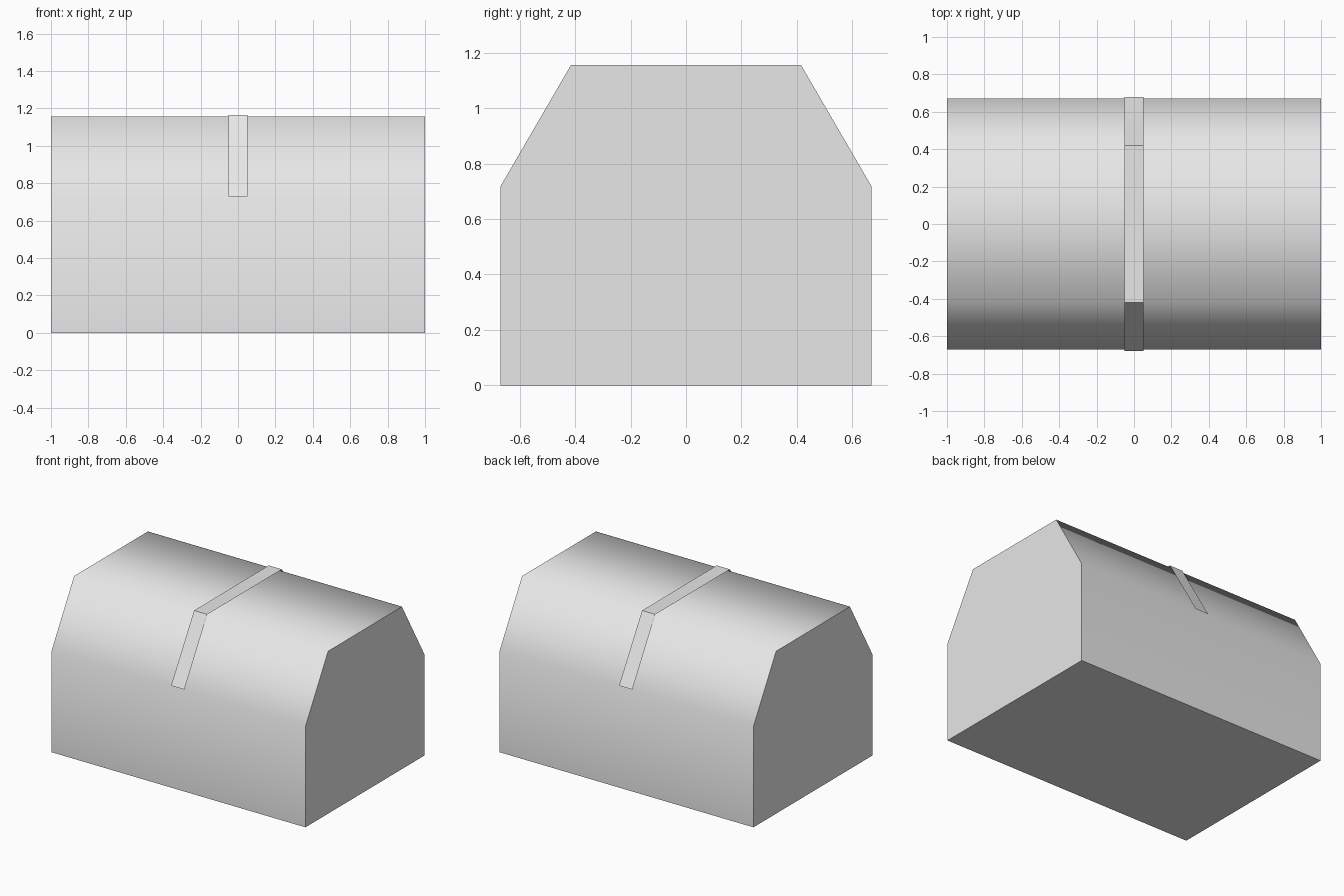
import bpy
import bmesh
import math

if "Cube" in bpy.data.objects:
    bpy.data.objects.remove(bpy.data.objects["Cube"])

grey = bpy.data.materials.new("light grey")
grey.diffuse_color = (0.8, 0.8, 0.8, 1.0)
grey.use_nodes = True
grey.node_tree.nodes["Principled BSDF"].inputs["Base Color"].default_value = grey.diffuse_color


def mirrored(half):
    """Complete a right-hand (y, z) outline with its mirror image."""
    return half + [(-y, z) for y, z in reversed(half)]


def add_object(name, bm):
    mesh = bpy.data.meshes.new(name)
    bm.to_mesh(mesh)
    bm.free()
    mesh.materials.append(grey)
    obj = bpy.data.objects.new(name, mesh)
    bpy.context.collection.objects.link(obj)
    return obj


def sweep(name, outline, half_width, closed):
    """Sweep a (y, z) outline along x, with end caps if closed."""
    bm = bmesh.new()
    left = [bm.verts.new((-half_width, y, z)) for y, z in outline]
    right = [bm.verts.new((half_width, y, z)) for y, z in outline]
    n = len(outline)
    for i in range(n if closed else n - 1):
        j = (i + 1) % n
        bm.faces.new((left[i], left[j], right[j], right[i]))
    if closed:
        bm.faces.new(left)
        bm.faces.new(right)
        bmesh.ops.recalc_face_normals(bm, faces=bm.faces)
    else:
        # open sheet: normals point outwards, away from the body
        bm.normal_update()
        flip = [f for f in bm.faces if f.normal.z < 0]
        bmesh.ops.reverse_faces(bm, faces=flip)
    return add_object(name, bm)


# Chest body: bevelled-top prism, smooth over the lid, sharp at ends and base
body = sweep("chest_body",
             mirrored([(0.67, 0.0), (0.67, 0.717), (0.415, 1.156)]), 1.0, True)
bpy.context.view_layer.objects.active = body
body.select_set(True)
bpy.ops.object.shade_smooth_by_angle(angle=math.radians(75))
body.select_set(False)

# Lid strap: thin open band laid over the lid
sweep("lid_strap", mirrored([(0.678, 0.73), (0.42, 1.166)]), 0.052, False)
